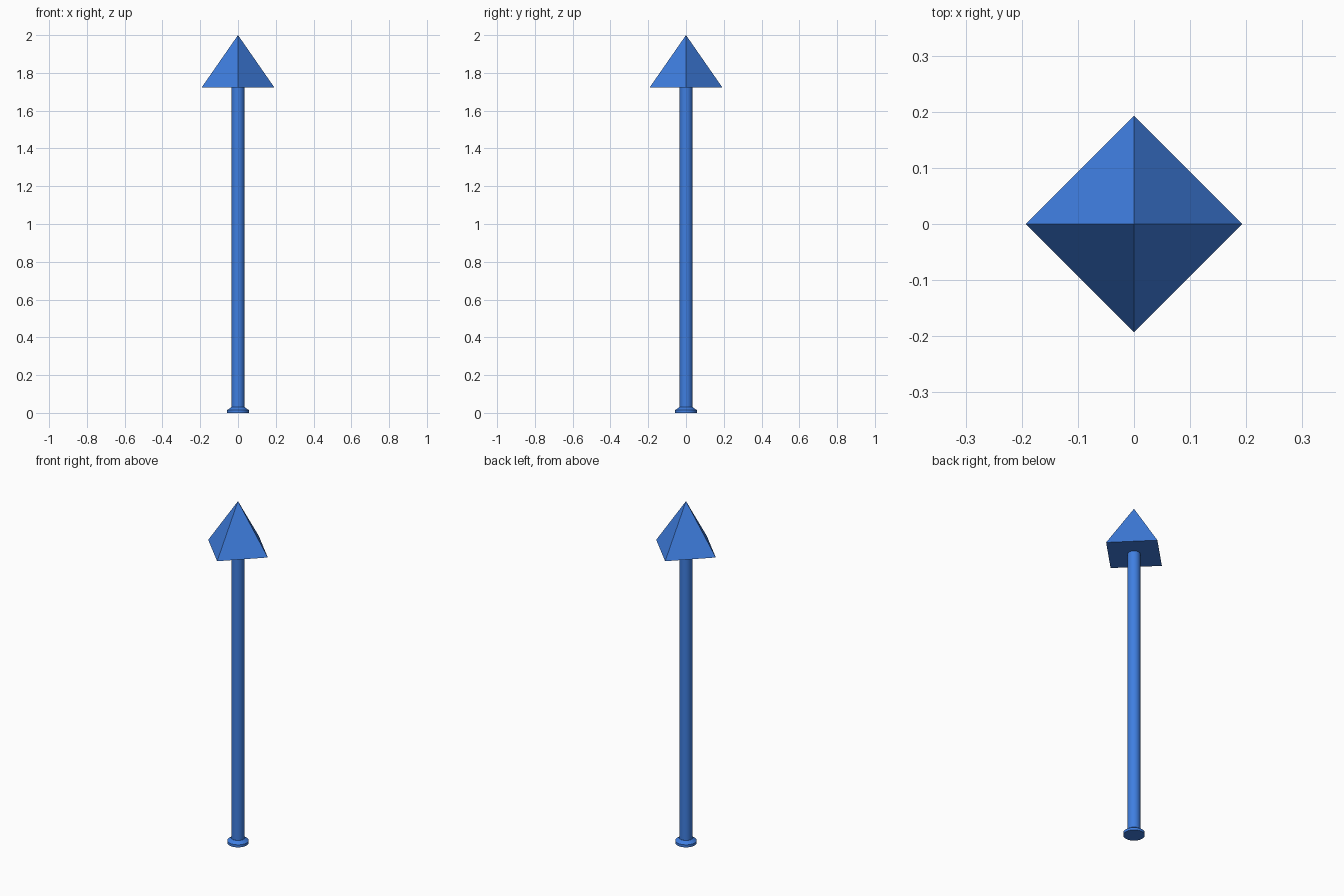
import bpy
import math

if "Cube" in bpy.data.objects:
    bpy.data.objects.remove(bpy.data.objects["Cube"])

blue = bpy.data.materials.new("blue")
blue.diffuse_color = (0.05, 0.21, 0.75, 1)
blue.use_nodes = True
blue.node_tree.nodes["Principled BSDF"].inputs["Base Color"].default_value = blue.diffuse_color


def cone(name, sides, r_bottom, r_top, z0, z1, smooth=True):
    bpy.ops.mesh.primitive_cone_add(
        vertices=sides, radius1=r_bottom, radius2=r_top,
        depth=z1 - z0, location=(0, 0, (z0 + z1) / 2))
    obj = bpy.context.object
    obj.name = name
    obj.data.materials.append(blue)
    if smooth:
        bpy.ops.object.shade_smooth_by_angle(angle=math.radians(30))
    return obj


# Round foot: short disc with a bevelled collar up to the shaft
cone("foot_disc", 32, 0.057, 0.057, 0.0, 0.015)
cone("foot_collar", 32, 0.057, 0.036, 0.015, 0.03)

# Long round shaft
cone("shaft", 32, 0.034, 0.034, 0.015, 1.725)

# Four-sided pointed head, corners on the axes
cone("pyramid_head", 4, 0.193, 0.0, 1.722, 2.0, smooth=False)
